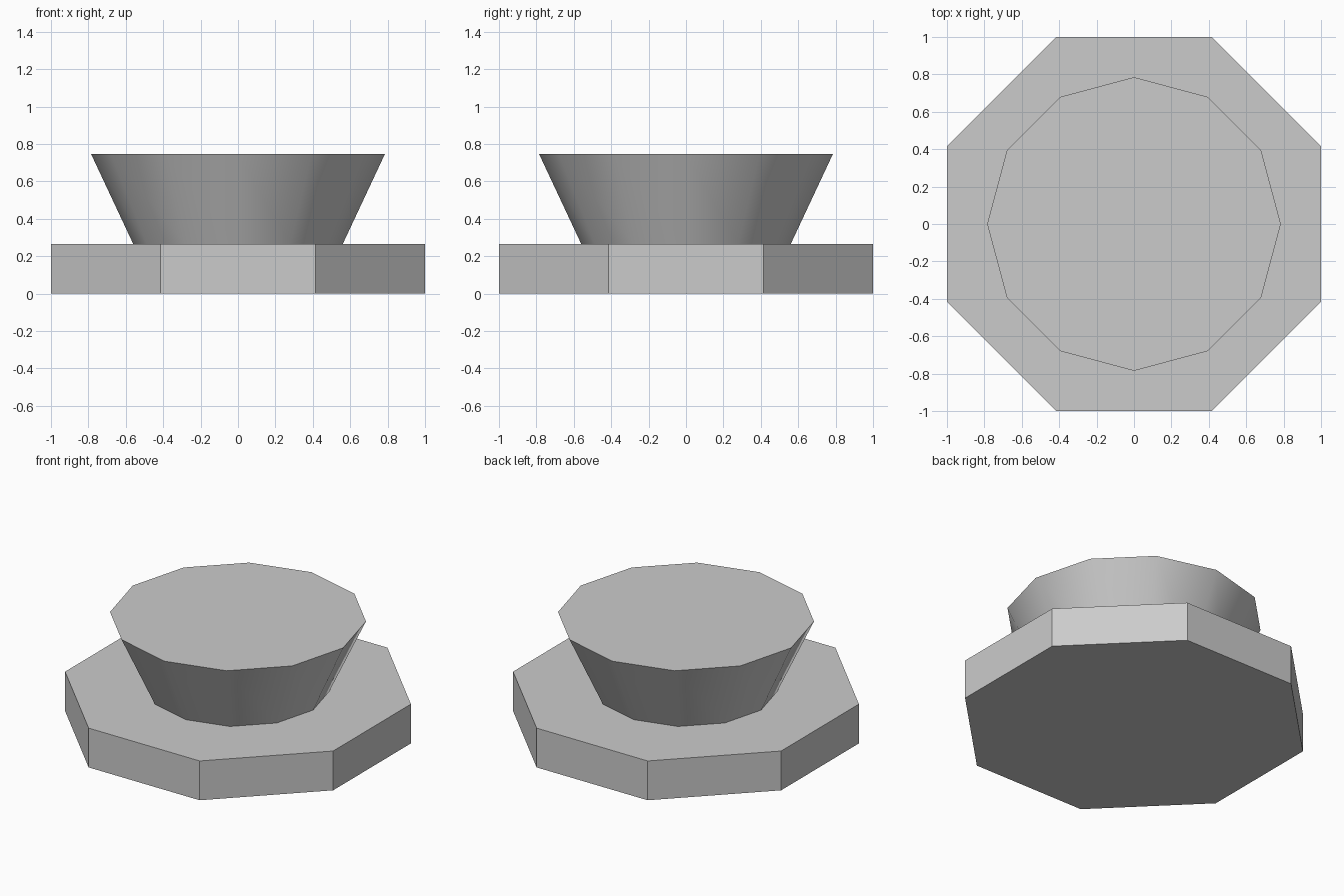
import bpy
import math

cube = bpy.data.objects.get("Cube")
if cube:
    bpy.data.objects.remove(cube, do_unlink=True)

# Single plain grey
grey = bpy.data.materials.new("light_grey")
grey.use_nodes = True
colour = (0.6, 0.6, 0.6, 1)
grey.diffuse_color = colour
grey.node_tree.nodes["Principled BSDF"].inputs["Base Color"].default_value = colour


def frustum(name, sides, r_low, r_high, z_low, z_high, turn=0):
    """Upright prism or cone section with flat caps."""
    bpy.ops.mesh.primitive_cone_add(
        vertices=sides, radius1=r_low, radius2=r_high, depth=z_high - z_low,
        location=(0, 0, (z_low + z_high) / 2), rotation=(0, 0, turn))
    obj = bpy.context.object
    obj.name = name
    obj.data.materials.append(grey)
    return obj


base_height = 0.265

# Octagonal base, flats facing the axes
corner = 1 / math.cos(math.pi / 8)
frustum("octagonal_base", 8, corner, corner, 0, base_height, math.pi / 8)

# Flared twelve-sided top with smooth sides and crisp caps
frustum("flared_top", 12, 0.56, 0.785, base_height, 0.745)
bpy.ops.object.shade_smooth_by_angle(angle=math.radians(35))
